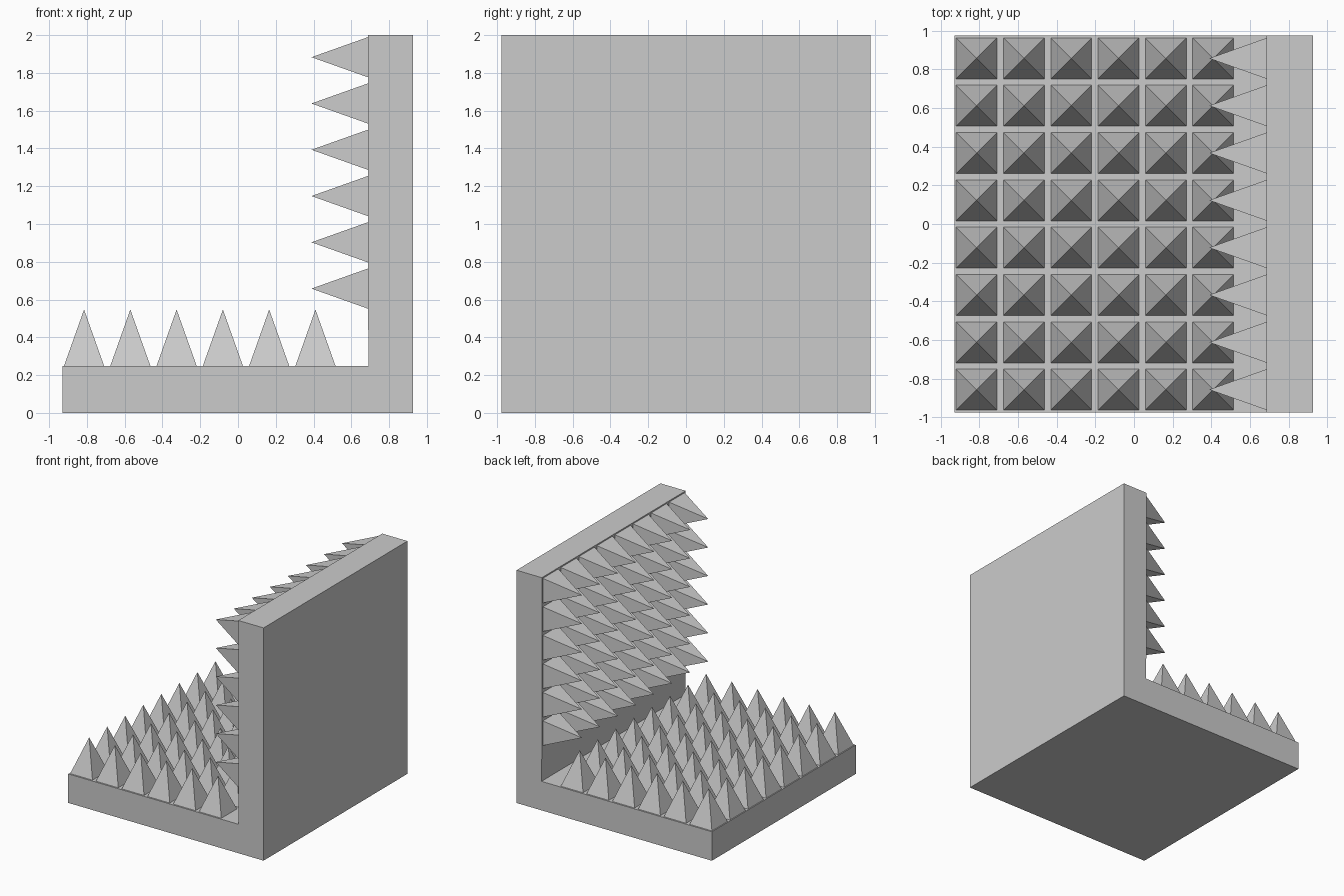
import bpy, bmesh
from math import radians
from mathutils import Matrix, Vector

if "Cube" in bpy.data.objects:
    bpy.data.objects.remove(bpy.data.objects["Cube"])

ROWS, COLS = 8, 6
PITCH = 0.245        # spacing of the spikes
HALF = 0.106         # half width of a spike base
HEIGHT = 0.298       # spike height


def new_object(name, bm):
    mesh = bpy.data.meshes.new(name)
    bm.to_mesh(mesh)
    bm.free()
    obj = bpy.data.objects.new(name, mesh)
    bpy.context.collection.objects.link(obj)
    return obj


def extruded_profile(name, points, half_depth):
    """Outline in x/z, extruded along y."""
    bm = bmesh.new()
    face = bm.faces.new([bm.verts.new((x, -half_depth, z)) for x, z in points])
    result = bmesh.ops.extrude_face_region(bm, geom=[face])
    verts = [v for v in result["geom"] if isinstance(v, bmesh.types.BMVert)]
    bmesh.ops.translate(bm, verts=verts, vec=(0, 2 * half_depth, 0))
    bmesh.ops.recalc_face_normals(bm, faces=bm.faces)
    return new_object(name, bm)


def spike_grid(name, first, step, tilt):
    """Grid of square pyramids; rows run along y, columns along step."""
    bm = bmesh.new()
    for row in range(ROWS):
        y = (row - (ROWS - 1) / 2) * PITCH
        for col in range(COLS):
            base = Vector(first) + Vector(step) * col + Vector((0, y, 0))
            matrix = (Matrix.Translation(base) @ tilt
                      @ Matrix.Translation((0, 0, HEIGHT / 2))
                      @ Matrix.Rotation(radians(45), 4, 'Z'))
            bmesh.ops.create_cone(bm, cap_ends=True, segments=4,
                                  radius1=HALF * 2 ** 0.5, radius2=0,
                                  depth=HEIGHT, matrix=matrix)
    return new_object(name, bm)


# L-shaped body: floor slab and wall, with a slight step under the spiked area
extruded_profile("corner_body", [
    (-0.93, 0), (0.927, 0), (0.927, 2), (0.687, 2),
    (0.687, 0.44), (0.69, 0.44), (0.69, 0.249), (-0.93, 0.249)], 0.977)

# Spikes pointing up from the floor
spike_grid("floor_spikes", (-0.815, 0, 0.249), (PITCH, 0, 0), Matrix.Identity(4))

# Spikes pointing in from the wall
spike_grid("wall_spikes", (0.687, 0, 0.658), (0, 0, PITCH),
           Matrix.Rotation(radians(-90), 4, 'Y'))
